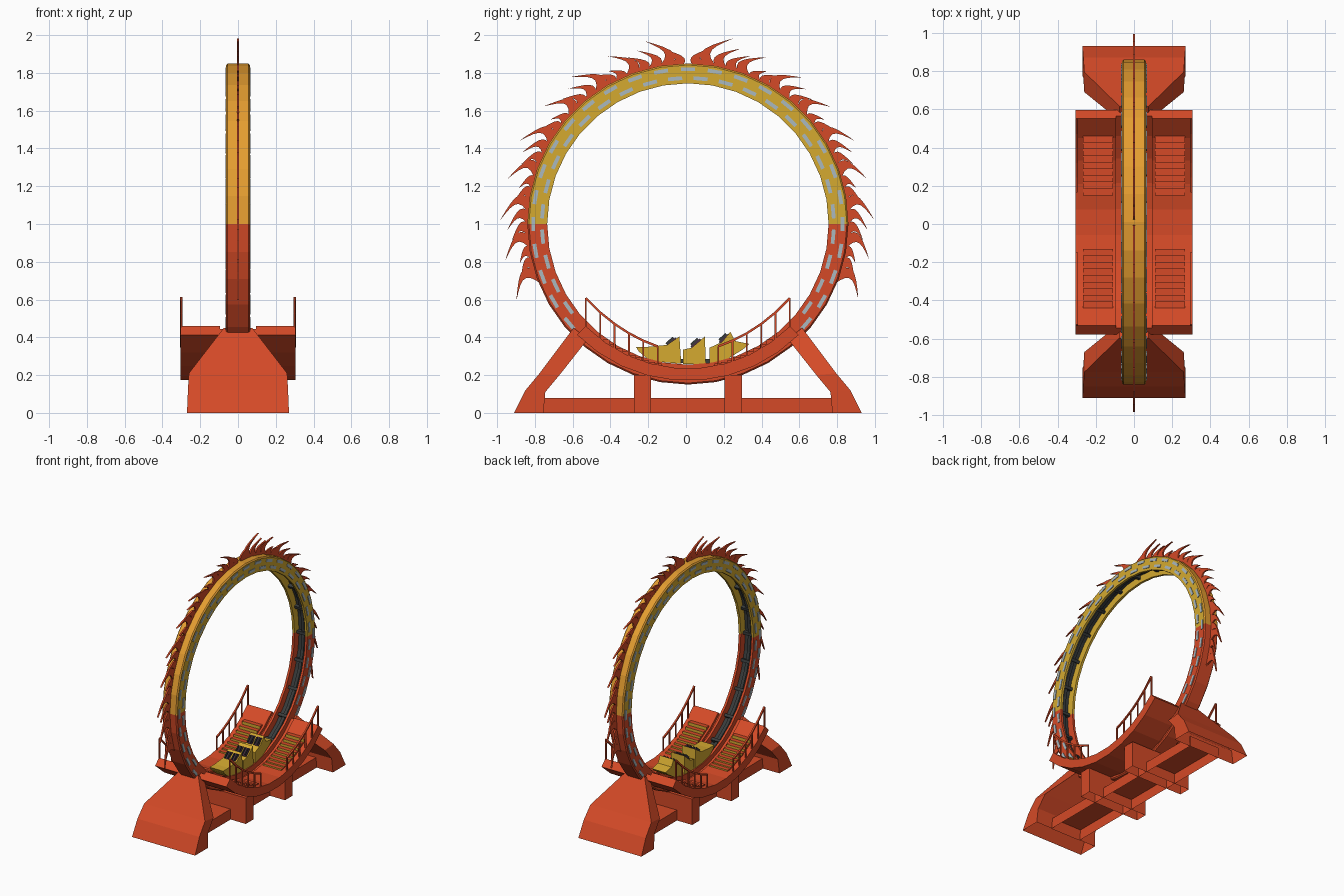
import bpy, bmesh, math
from mathutils import Matrix, Vector

if "Cube" in bpy.data.objects:
    bpy.data.objects.remove(bpy.data.objects["Cube"])

CY, CZ = 0.01, 1.0          # ring centre

def material(name, rgb):
    m = bpy.data.materials.new(name)
    m.diffuse_color = (*rgb, 1)
    m.use_nodes = True
    m.node_tree.nodes["Principled BSDF"].inputs["Base Color"].default_value = m.diffuse_color
    return m

MATS = [material("red", (0.66, 0.068, 0.02)), material("gold", (0.66, 0.40, 0.03)),
        material("orange", (0.78, 0.34, 0.03)), material("dark grey", (0.04, 0.045, 0.045)),
        material("silver", (0.40, 0.48, 0.52)), material("dark purple", (0.07, 0.03, 0.06))]
RED, GOLD, ORANGE, DARK, SILVER, PURPLE = range(6)

def finish(bm, name):
    bmesh.ops.recalc_face_normals(bm, faces=bm.faces)
    me = bpy.data.meshes.new(name)
    for m in MATS:
        me.materials.append(m)
    bm.to_mesh(me)
    bm.free()
    ob = bpy.data.objects.new(name, me)
    bpy.context.collection.objects.link(ob)
    return ob

def polar(x, r, deg):
    """Frame on the ring: angle from the bottom, local +z points to the centre."""
    return (Matrix.Translation((0, CY, CZ)) @ Matrix.Rotation(math.radians(deg), 4, 'X')
            @ Matrix.Translation((x, 0, -r)))

def box(bm, size, mat, frame, open_bottom=False):
    res = bmesh.ops.create_cube(bm, size=1, matrix=frame @ Matrix.Diagonal((*size, 1)))
    faces = {f for v in res["verts"] for f in v.link_faces}
    for f in faces:
        f.material_index = mat
    if open_bottom:
        low = min(faces, key=lambda f: f.calc_center_median().z)
        bmesh.ops.delete(bm, geom=[low], context='FACES_ONLY')

def sweep(bm, prof, a0, a1, n, rule):
    """Sweep a closed (x, radius) profile around the ring centre."""
    full = a1 - a0 == 360
    rings = [[bm.verts.new(polar(x, r, a0 + (a1 - a0) * i / n) @ Vector()) for x, r in prof]
             for i in range(n if full else n + 1)]
    k = len(prof)
    for i in range(n):
        A, B = rings[i], rings[(i + 1) % len(rings)]
        for j in range(k):
            f = bm.faces.new((A[j], A[(j + 1) % k], B[(j + 1) % k], B[j]))
            f.material_index = rule(j, f.calc_center_median())
    if not full:
        bm.faces.new(rings[0])
        bm.faces.new(rings[-1])

def plate(bm, pts, x0, x1, mat, frame=Matrix()):
    """Extrude a (y, z) outline from x0 to x1."""
    A, B = ([bm.verts.new(frame @ Vector((x, y, z))) for y, z in pts] for x in (x0, x1))
    fs = [bm.faces.new(A), bm.faces.new(B)]
    for j in range(len(pts)):
        k = (j + 1) % len(pts)
        fs.append(bm.faces.new((A[j], A[k], B[k], B[j])))
    for f in fs:
        f.material_index = mat

def rod(bm, p, q, w):
    p, q = Vector(p), Vector(q)
    rot = (q - p).to_track_quat('Z', 'X').to_matrix().to_4x4()
    box(bm, (w, w, (q - p).length), RED, Matrix.Translation((p + q) / 2) @ rot)

# Ring with inner track channel
bm = bmesh.new()
half = [(.063, .745), (.063, .842), (.055, .85)]
prof = half + [(-x, r) for x, r in reversed(half)] + [(-.045, .745), (-.045, .80), (.045, .80), (.045, .745)]
def ring_colour(j, c):
    if j == 7:
        return DARK
    if c.z < CZ:
        return RED
    return ORANGE if j in (1, 2, 3) else GOLD
sweep(bm, prof, 0, 360, 36, ring_colour)
finish(bm, "ring")

# Cross ties and centre rail in the channel
bm = bmesh.new()
for i in range(24):
    box(bm, (.09, .022, .03), DARK, polar(0, .787, i * 15))
sweep(bm, [(-.012, .785), (.012, .785), (.012, .802), (-.012, .802)], 0, 360, 36, lambda j, c: DARK)
finish(bm, "track_ties")

# Staggered lights on both faces
bm = bmesh.new()
for s in (-1, 1):
    for i in range(36):
        for r, off in ((.772, 5), (.819, 0)):
            a = i * 10 + off
            if 47 <= a <= 313:
                box(bm, (.008, .075, .02), SILVER, polar(s * .063, r, a))
finish(bm, "ring_lights")

# Flame fringe, leaning to the top on both sides
bm = bmesh.new()
heights = [.09, .16, .12, .10, .15, .075]
for side in (-1, 1):
    for i in range(26):
        b = 4 + 4.2 * i
        h = heights[i % 6] * (.9 if side < 0 else (1 if i < 4 else .85))
        left, right = [], []
        for t in (0, .12, .25, .4, .55, .7, .85, 1):
            c = h * (.45 * t * t - .30 * math.sin(math.pi * t * 1.15))
            w = .036 * (1 - t) ** .9 + .001
            left.append((-side * (c - w), -h * t))
            right.append((-side * (c + w), -h * t))
        plate(bm, left + right[::-1], -.006, .006, RED, polar(0, .845, 180 - side * b))
finish(bm, "flames")

# Curved boarding decks
bm = bmesh.new()
for s in (-1, 1):
    for x0, x1, r in ((.095, .305, .765), (.06, .095, .785)):
        sweep(bm, [(s * x0, r), (s * x1, r), (s * x1, .83), (s * x0, .83)], -45, 45, 9, lambda j, c: RED)
finish(bm, "decks")

# Steps: red treads, gold risers facing the middle
bm = bmesh.new()
N, Y0, Y1 = 9, .14, .45
d = (Y1 - Y0) / N
for s in (-1, 1):
    for e in (-1, 1):
        for i in range(N):
            y = Y0 + d * (i + .5)
            top = CZ - math.sqrt(.765 ** 2 - (y + d / 2) ** 2) + .006
            box(bm, (.155, d, .045), RED, Matrix.Translation((s * .188, CY + e * y, top - .0225)))
bm.normal_update()
for f in bm.faces:
    if abs(f.normal.y) > .9 and f.normal.y * (f.calc_center_median().y - CY) < 0:
        f.material_index = GOLD
finish(bm, "steps")

# Handrails on the outer edges
bm = bmesh.new()
for x in (-.3, .3):
    for e in (-1, 1):
        last = None
        for i in range(6):
            y = .16 + .076 * i
            z = CZ - math.sqrt(.765 ** 2 - y * y)
            p = (x, CY + e * y, z + .10 + .01 * i)
            rod(bm, (x, CY + e * y, z - .02), p, .009)
            if last:
                rod(bm, last, p, .012)
            last = p
finish(bm, "handrails")

# Splayed end legs, lofted, open underneath
sections = [((.92, 0), (.765, 0), .27), ((.86, .12), (.755, .11), .265),
            ((.785, .21), (.68, .20), .26), ((.605, .45), (.53, .39), .075)]
for e, name in ((-1, "front_leg"), (1, "back_leg")):
    bm = bmesh.new()
    loops = [[bm.verts.new((x, CY + e * p[0], p[1])) for x, p in ((-w, o), (w, o), (w, n), (-w, n))]
             for o, n, w in sections]
    for A, B in zip(loops, loops[1:]):
        for j in range(4):
            bm.faces.new((A[j], A[(j + 1) % 4], B[(j + 1) % 4], B[j]))
    bm.faces.new(loops[-1])
    finish(bm, name)

# Base beam and the two cross supports, open underneath
bm = bmesh.new()
box(bm, (.26, 1.54, .08), RED, Matrix.Translation((0, CY, .04)), True)
finish(bm, "base_beam")
bm = bmesh.new()
for e in (-1, 1):
    box(bm, (.52, .092, .20), RED, Matrix.Translation((0, CY + e * .24, .10)), True)
finish(bm, "cross_supports")

# Three-car train with seats and restraints
cars = {"front_car": [(-.265, .35), (-.25, .325), (-.19, .275), (-.025, .26), (-.035, .405), (-.10, .36), (-.15, .355), (-.20, .35)],
        "middle_car": [(-.015, .26), (.105, .26), (.10, .405), (.06, .37), (.03, .345), (-.015, .335)],
        "rear_car": [(.125, .26), (.21, .28), (.30, .335), (.335, .365), (.26, .38), (.235, .43), (.19, .375), (.125, .345)]}
seats = {"front_car": (-.075, .37), "middle_car": (.055, .365), "rear_car": (.205, .39)}
for name, pts in cars.items():
    bm = bmesh.new()
    plate(bm, pts, -.058, .058, GOLD)
    finish(bm, name)
    bm = bmesh.new()
    y, z = seats[name]
    tilt = Matrix.Rotation(math.radians(42), 4, 'X')
    for s in (-1, 1):
        f = Matrix.Translation((s * .028, y, z)) @ tilt
        box(bm, (.042, .065, .02), PURPLE, f)
        for k in (-1, 1):
            box(bm, (.008, .05, .012), DARK, f @ Matrix.Translation((k * .012, 0, .016)))
    finish(bm, name + "_seats")
# Dark trim on the nose and gold couplings
bm = bmesh.new()
for y in (-.02, .115):
    box(bm, (.03, .04, .02), DARK, Matrix.Translation((0, y, .275)))
finish(bm, "couplings")
